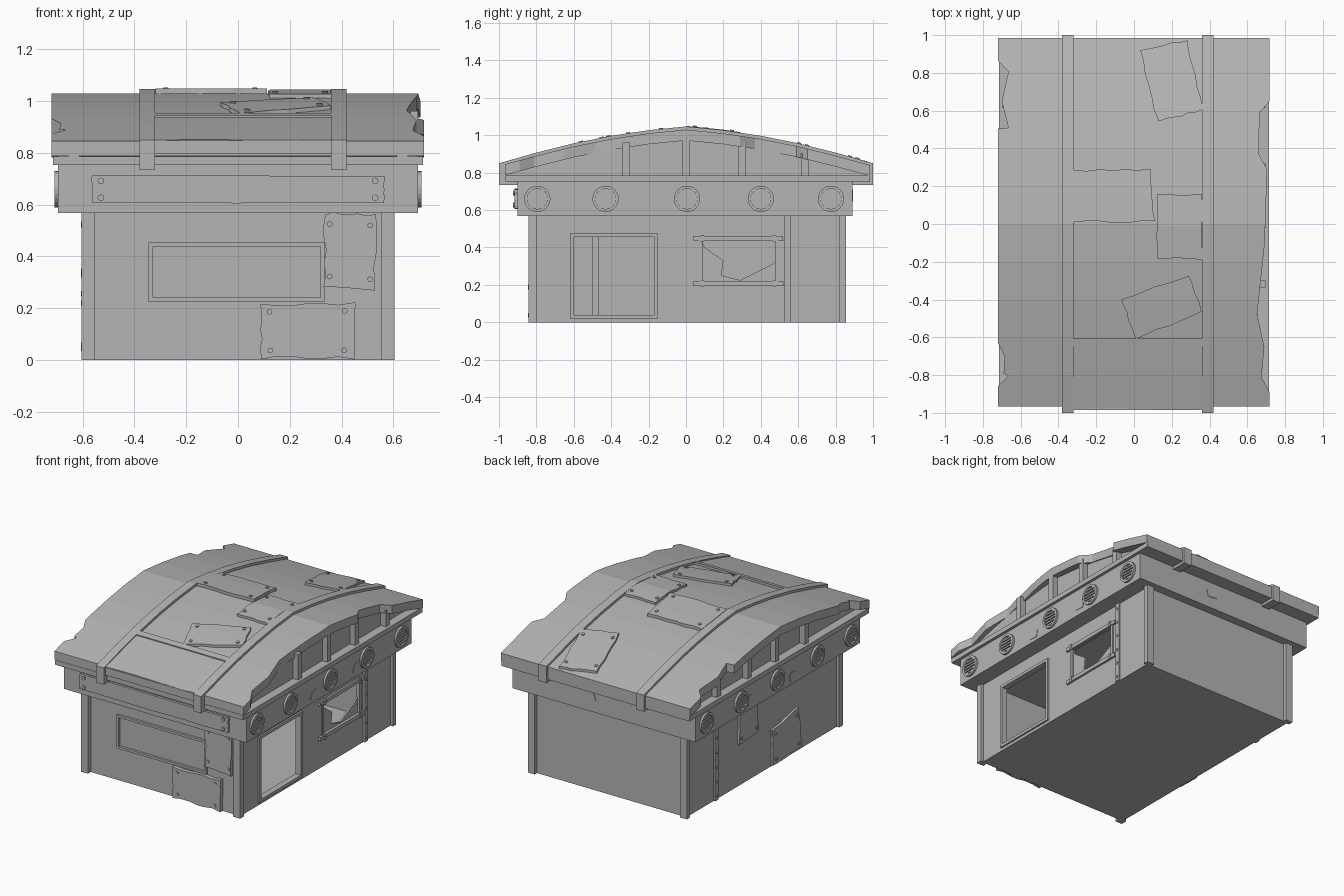
import bpy, bmesh, math, random
from mathutils import Matrix, Vector

random.seed(4)
if "Cube" in bpy.data.objects:
    bpy.data.objects.remove(bpy.data.objects["Cube"])

GREY = (0.46, 0.46, 0.46, 1)
mat = bpy.data.materials.new("weathered_grey")
mat.use_nodes = True
mat.diffuse_color = GREY
mat.node_tree.nodes["Principled BSDF"].inputs["Base Color"].default_value = GREY

# Wall planes and roof profile
WX, FY, BY, BX = 0.585, -0.81, 0.83, 0.695
ROOF = [(0, 1.03), (0.2, 1.01), (0.4, 0.98), (0.6, 0.94), (0.8, 0.89), (0.985, 0.84)]


def lerp(table, t):
    for (a, p), (b, q) in zip(table, table[1:]):
        if a <= t <= b:
            return p + (q - p) * (t - a) / (b - a)
    return table[0][1] if t < table[0][0] else table[-1][1]


def roof_z(y):
    return lerp(ROOF, abs(y))


def finish(name, bm):
    bmesh.ops.recalc_face_normals(bm, faces=bm.faces)
    mesh = bpy.data.meshes.new(name)
    bm.to_mesh(mesh)
    bm.free()
    mesh.materials.append(mat)
    ob = bpy.data.objects.new(name, mesh)
    bpy.context.scene.collection.objects.link(ob)
    return ob


def add_box(bm, x, y, z):
    size = [b - a for a, b in (x, y, z)]
    mid = [(a + b) / 2 for a, b in (x, y, z)]
    bmesh.ops.create_cube(bm, size=1, matrix=Matrix.Translation(mid) @ Matrix.Diagonal((*size, 1)))


def box(name, *spans):
    bm = bmesh.new()
    add_box(bm, *spans)
    return finish(name, bm)


# Surfaces: each maps (u, v, height above surface) to a point
def front(u, v, n): return Vector((u, FY - n, v))
def beam_front(u, v, n): return Vector((u, -0.9 - n, v))
def beam_back(u, v, n): return Vector((u, 0.89 + n, v))
def left(u, v, n): return Vector((WX + n, u, v))
def right(u, v, n): return Vector((-WX - n, u, v))
def right_inside(u, v, n): return Vector((0.03 - WX + n, u, v))
def beam_left(u, v, n): return Vector((BX + n, u, v))
def beam_right(u, v, n): return Vector((-BX - n, u, v))
def roof(u, v, n): return Vector((u, v, roof_z(v) + n))


def prism(bm, surf, pts, lo, hi):
    a = [bm.verts.new(surf(u, v, lo)) for u, v in pts]
    b = [bm.verts.new(surf(u, v, hi)) for u, v in pts]
    bm.faces.new(a)
    bm.faces.new(b)
    for i in range(len(pts)):
        j = (i + 1) % len(pts)
        bm.faces.new((a[i], a[j], b[j], b[i]))


def slab(name, surf, pts, lo, hi):
    bm = bmesh.new()
    prism(bm, surf, pts, lo, hi)
    return finish(name, bm)


def rect(u0, u1, v0, v1):
    return [(u0, v0), (u1, v0), (u1, v1), (u0, v1)]


def circle(u, v, r, n):
    return [(u + r * math.cos(math.tau * i / n), v + r * math.sin(math.tau * i / n)) for i in range(n)]


# Bolted sheet that follows its surface, with a slightly torn outline
def sheet(name, surf, quad, thick=0.016, bolts=True, rough=0.006, n=6):
    a, b, c, d = [Vector(p) for p in quad]
    def at(s, t): return a.lerp(b, s).lerp(d.lerp(c, s), t)
    bm = bmesh.new()
    top = {}
    low = {}
    for i in range(n + 1):
        for j in range(n + 1):
            p = at(i / n, j / n)
            if i in (0, n) or j in (0, n):
                p += Vector((random.uniform(-rough, rough), random.uniform(-rough, rough)))
            top[i, j] = bm.verts.new(surf(p.x, p.y, thick))
            low[i, j] = bm.verts.new(surf(p.x, p.y, -0.005))
    for i in range(n):
        for j in range(n):
            for g in (top, low):
                bm.faces.new((g[i, j], g[i + 1, j], g[i + 1, j + 1], g[i, j + 1]))
        for k in (0, n):
            bm.faces.new((top[i, k], top[i + 1, k], low[i + 1, k], low[i, k]))
            bm.faces.new((top[k, i], top[k, i + 1], low[k, i + 1], low[k, i]))
    if bolts:
        for s in (0.1, 0.9):
            for t in (0.14, 0.86):
                p = at(s, t)
                prism(bm, surf, circle(p.x, p.y, 0.011, 8), thick - 0.002, thick + 0.006)
    return finish(name, bm)


def frame(name, surf, u0, u1, v0, v1, w, hi):
    bm = bmesh.new()
    for r in ((u0, u1, v0, v0 + w), (u0, u1, v1 - w, v1), (u0, u0 + w, v0 + w, v1 - w), (u1 - w, u1, v0 + w, v1 - w)):
        prism(bm, surf, rect(*r), -0.03, hi)
    return finish(name, bm)


# Wall made of a grid with cells left open
def wall(name, surf, us, vs, holes=()):
    bm = bmesh.new()
    grid = [[bm.verts.new(surf(u, v, 0)) for v in vs] for u in us]
    for i in range(len(us) - 1):
        for j in range(len(vs) - 1):
            if (i, j) not in holes:
                bm.faces.new((grid[i][j], grid[i + 1][j], grid[i + 1][j + 1], grid[i][j + 1]))
    ob = finish(name, bm)
    normal = ob.data.polygons[0].normal
    outward = surf(0, 0, 1) - surf(0, 0, 0)
    mod = ob.modifiers.new("thickness", "SOLIDIFY")
    mod.thickness = 0.03
    mod.offset = -1 if normal.dot(outward) > 0 else 1
    return ob


# Hollow cabin
box("floor", (-WX, WX), (FY, BY), (0, 0.02))
wall("left_wall", left, [FY, -0.605, -0.165, 0.08, 0.49, BY], [0, 0.03, 0.215, 0.445, 0.46, 0.58],
     {(1, 1), (1, 2), (1, 3), (3, 2)})
wall("right_wall", right, [FY, BY], [0, 0.58])
box("front_wall", (-WX, WX), (FY, FY + 0.03), (0, 0.58))
box("back_wall", (-WX, WX), (BY - 0.03, BY), (0, 0.58))
for sx, side in ((1, "left"), (-1, "right")):
    for y0, y1, end in ((-0.842, -0.8, "front"), (0.82, 0.855, "back")):
        box(f"{end}_{side}_post", sorted((sx * 0.552, sx * 0.605)), (y0, y1), (0, 0.58))

# Door, windows and rivet strips
frame("door_frame", left, -0.62, -0.15, 0.02, 0.475, 0.02, 0.012)
frame("front_window_frame", front, -0.345, 0.335, 0.225, 0.455, 0.016, 0.016)
slab("broken_pane", left, [(0.08, 0.215), (0.49, 0.215), (0.49, 0.34), (0.46, 0.31), (0.29, 0.225),
                           (0.19, 0.25), (0.2, 0.33), (0.1, 0.4), (0.08, 0.44)], -0.02, -0.008)
for z in (0.195, 0.435):
    sheet("window_rail", left, rect(0.04, 0.52, z, z + 0.026), 0.014, rough=0.001)
for y in (0.07, 0.475):
    slab("window_stile", left, rect(y, y + 0.018, 0.22, 0.436), -0.02, 0.008)
for surf, y, top in ((left, 0.525, 0.57), (right, 0.5, 0.57), (right_inside, -0.5, 0.57)):
    bm = bmesh.new()
    prism(bm, surf, rect(y, y + 0.035, 0, top), -0.005, 0.012)
    for k in range(6):
        prism(bm, surf, circle(y + 0.017, 0.03 + k * 0.1, 0.009, 8), 0.01, 0.018)
    finish("rivet_strip", bm)

# Patches on the walls
sheet("front_upper_patch", front, [(0.335, 0.285), (0.53, 0.27), (0.53, 0.56), (0.335, 0.565)], 0.024)
sheet("front_lower_patch", front, [(0.09, 0.008), (0.445, 0.008), (0.45, 0.22), (0.085, 0.215)], 0.028)
sheet("right_upper_patch", right, [(0.07, 0.31), (0.28, 0.29), (0.27, 0.56), (0.09, 0.56)])
sheet("right_lower_patch", right, [(-0.4, 0.02), (-0.09, 0.01), (-0.08, 0.25), (-0.37, 0.3)])

# Overhanging beam with name board and dents
box("beam", (-BX, BX), (-0.9, 0.89), (0.568, 0.76))
sheet("front_board", beam_front, rect(-0.565, 0.565, 0.607, 0.712), 0.016, False, 0.003)
for x in (-0.53, 0.53):
    for z in (0.627, 0.692):
        slab("board_bolt", beam_front, circle(x, z, 0.013, 8), 0.01, 0.024)
DENT = [(-0.04, -0.03), (0.03, -0.035), (0.04, 0.01), (0.02, 0.03), (-0.02, 0.02)]
for surf, u, v in ((beam_left, -0.17, 0.625), (beam_left, 0.29, 0.64), (beam_right, -0.17, 0.625),
                   (beam_right, 0.29, 0.64), (beam_back, 0.1, 0.68)):
    slab("dent", surf, [(u + a, v + b) for a, b in DENT], -0.01, 0.003)

# Round slatted vents
for surf in (beam_left, beam_right):
    for y in (-0.795, -0.43, 0.005, 0.4, 0.775):
        bm = bmesh.new()
        outer, inner = circle(y, 0.66, 0.07, 24), circle(y, 0.66, 0.054, 24)
        rings = [[bm.verts.new(surf(u, v, h)) for u, v in pts]
                 for pts, h in ((outer, -0.01), (outer, 0.014), (inner, 0.014), (inner, 0.002))]
        for r, s in zip(rings, rings[1:]):
            for i in range(24):
                j = (i + 1) % 24
                bm.faces.new((r[i], r[j], s[j], s[i]))
        bm.faces.new(rings[-1])
        for k in range(-2, 3):
            dz = k * 0.02
            half = math.sqrt(0.054 ** 2 - dz ** 2)
            prism(bm, surf, rect(y - half, y + half, 0.654 + dz, 0.666 + dz), 0, 0.01)
        finish("vent", bm)

# Roof base, gables and gable struts
box("roof_base", (-0.715, 0.715), (-0.965, 0.985), (0.753, 0.786))
YS = sorted({s * y for y, _ in ROOF for s in (1, -1)})
YS[0] = -0.965
arch = [(y, roof_z(y) - 0.03) for y in YS]
for surf in (beam_left, beam_right):
    slab("gable", surf, [(-0.96, 0.77)] + arch + [(0.98, 0.77)], -0.08, -0.04)
    for y in (-0.32, 0.0, 0.3, 0.635):
        slab("gable_strut", surf, rect(y - 0.02, y + 0.02, 0.78, roof_z(y) - 0.03), -0.05, 0)

# Curved roof with torn side edges
TORN_L = [(-0.89, 0.718), (-0.81, 0.675), (-0.65, 0.69), (-0.48, 0.652), (-0.1, 0.692), (0.29, 0.705),
          (0.37, 0.66), (0.59, 0.665), (0.65, 0.718)]
TORN_R = [(-0.86, 0.72), (-0.805, 0.665), (-0.79, 0.69), (-0.7, 0.685), (-0.63, 0.72), (0.505, 0.72),
          (0.51, 0.665), (0.65, 0.7), (0.805, 0.665), (0.865, 0.72)]
bm = bmesh.new()
prev = None
for y in sorted(set(YS + [p[0] for p in TORN_L + TORN_R])):
    z, xl, xr = roof_z(y), lerp(TORN_L, y), -lerp(TORN_R, y)
    ring = [bm.verts.new(p) for p in ((xr, y, z), (xl, y, z), (xl, y, z - 0.058), (xr, y, z - 0.058))]
    if prev:
        for i in range(4):
            j = (i + 1) % 4
            bm.faces.new((prev[i], prev[j], ring[j], ring[i]))
    else:
        bm.faces.new(ring)
    prev = ring
bm.faces.new(prev)
finish("roof", bm)

# Roof ribs and cross bar
for x in (-0.38, 0.36):
    ends = [(-1.0, 0.735), (-1.0, 0.85)] + [(y, roof_z(y) + 0.017) for y in YS[1:-1]] + [(1.0, 0.85), (1.0, 0.735)]
    slab("roof_rib", lambda u, v, n: Vector((n, u, v)), ends, x, x + 0.06)
sheet("cross_bar", roof, rect(-0.325, 0.365, -0.645, -0.605), 0.016, False, 0)

# Sheets on the roof
sheet("eave_sheet", roof, rect(-0.325, 0.365, -0.98, -0.645), 0.009, False, 0.004)
box("eave_sheet_lip", (-0.325, 0.365), (-0.985, -0.96), (0.795, 0.848))
sheet("roof_patch_back", roof, [(0.125, 0.545), (0.365, 0.6), (0.28, 0.975), (0.03, 0.925)])
sheet("roof_patch_wide", roof, [(-0.322, 0.01), (0.11, 0.01), (0.09, 0.285), (-0.32, 0.285)], 0.02)
sheet("roof_patch_tall", roof, [(0.12, -0.18), (0.36, -0.185), (0.36, 0.155), (0.12, 0.155)])
sheet("roof_patch_front", roof, [(0.01, -0.605), (0.36, -0.465), (0.29, -0.27), (-0.065, -0.4)])
